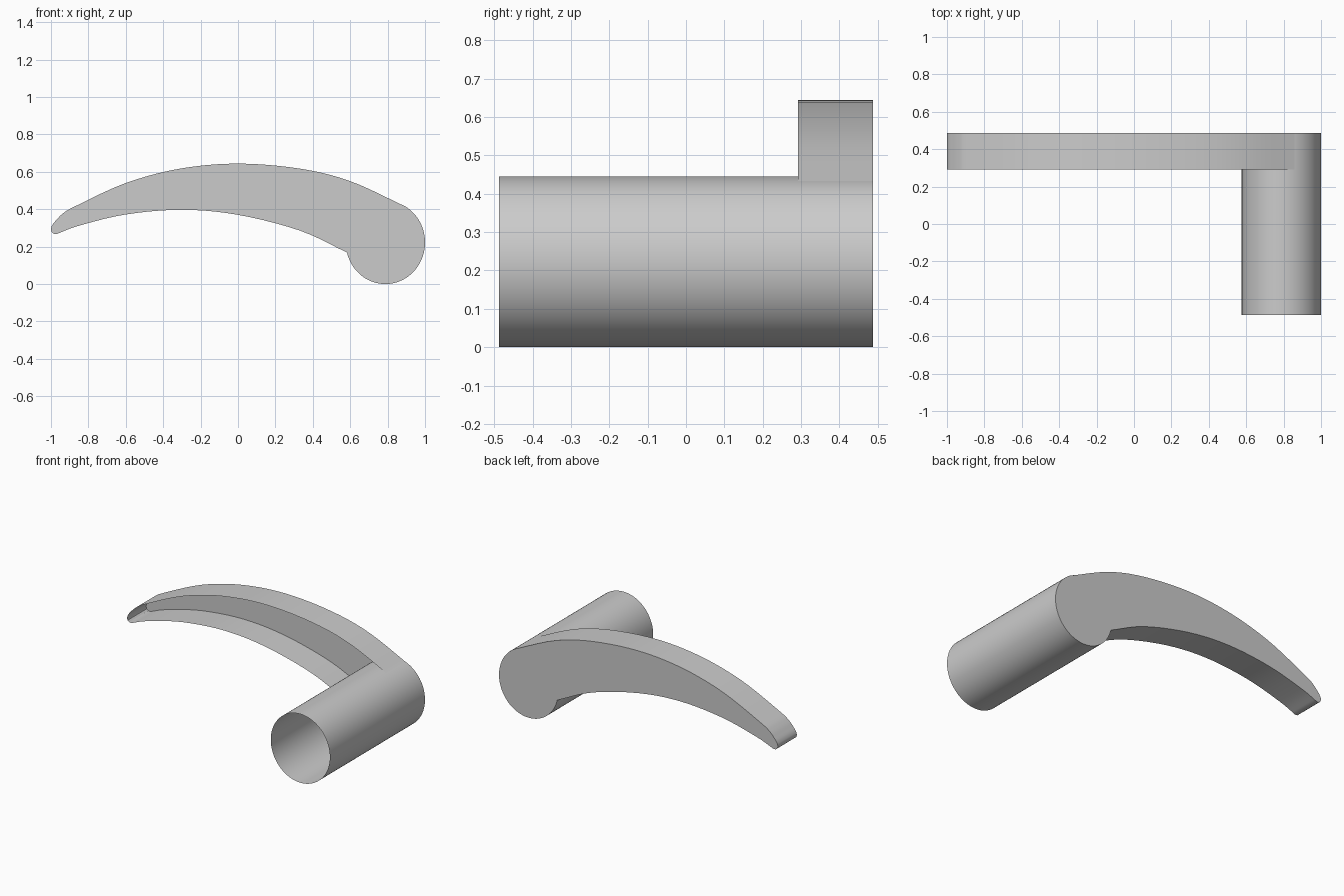
import bpy, bmesh, math
from mathutils import Vector

cube = bpy.data.objects.get("Cube")
if cube:
    bpy.data.objects.remove(cube, do_unlink=True)

FRONT, STEP, BACK = -0.487, 0.292, 0.487
CX, CZ, RX, RZ = 0.788, 0.2225, 0.212, 0.2225

grey = bpy.data.materials.new("satin grey")
grey.use_nodes = True
colour = (0.6, 0.6, 0.6, 1)
grey.diffuse_color = colour
grey.node_tree.nodes["Principled BSDF"].inputs["Base Color"].default_value = colour


def rim(deg):
    """Point on the oval section of the tube."""
    a = math.radians(deg)
    return Vector((CX + RX * math.cos(a), CZ + RZ * math.sin(a)))


def smooth_path(points, steps=5):
    """Catmull-Rom curve through a few points."""
    p = [Vector(q) for q in points]
    p = [2 * p[0] - p[1]] + p + [2 * p[-1] - p[-2]]
    out = []
    for a, b, c, d in zip(p, p[1:], p[2:], p[3:]):
        for i in range(steps):
            t = i / steps
            out.append(0.5 * (2 * b + (c - a) * t + (2 * a - 5 * b + 4 * c - d) * t * t
                              + (3 * b - a - 3 * c + d) * t ** 3))
    return out + [p[-2]]


def make_shell(name, path, y0, closed=False, cap=None):
    """Thin wall along a path from y0 to the back, with an optional back cap."""
    bm = bmesh.new()
    near = [bm.verts.new((p.x, y0, p.y)) for p in path]
    far = [bm.verts.new((p.x, BACK, p.y)) for p in path]
    n = len(path)
    for i in range(n if closed else n - 1):
        j = (i + 1) % n
        bm.faces.new((near[i], near[j], far[j], far[i]))
    if cap:
        extra = [bm.verts.new((p.x, BACK, p.y)) for p in cap]
        bm.faces.new(list(reversed(far + extra)))
    bm.normal_update()
    if cap and bm.faces[:][-1].normal.y < 0:
        bmesh.ops.reverse_faces(bm, faces=[bm.faces[:][-1]])
    mesh = bpy.data.meshes.new(name)
    bm.to_mesh(mesh)
    bm.free()
    mesh.materials.append(grey)
    obj = bpy.data.objects.new(name, mesh)
    bpy.context.collection.objects.link(obj)
    bpy.ops.object.select_all(action='DESELECT')
    obj.select_set(True)
    bpy.context.view_layer.objects.active = obj
    bpy.ops.object.shade_smooth_by_angle(angle=math.radians(30))
    return obj


# Open tube forming the spindle sleeve
make_shell("spindle_tube", [rim(a) for a in range(0, 360, 5)], FRONT, closed=True)

# Curved lever: lower edge, rounded tip, upper edge, open at the front
lower = smooth_path([rim(194), (0.33, 0.286), (0, 0.37), (-0.3, 0.397),
                     (-0.6, 0.372), (-0.85, 0.312), (-0.97, 0.267)])
tip = [Vector(q) for q in ((-0.985, 0.269), (-0.996, 0.278), (-1, 0.292), (-0.997, 0.308))]
upper = smooth_path([(-0.985, 0.327), (-0.94, 0.374), (-0.87, 0.416), (-0.6, 0.54),
                     (-0.31, 0.617), (0, 0.644), (0.33, 0.617), (0.6, 0.55), rim(60)])
arc = [rim(a) for a in range(55, -166, -5)]
make_shell("lever_blade", lower + tip + upper, STEP, cap=arc)
